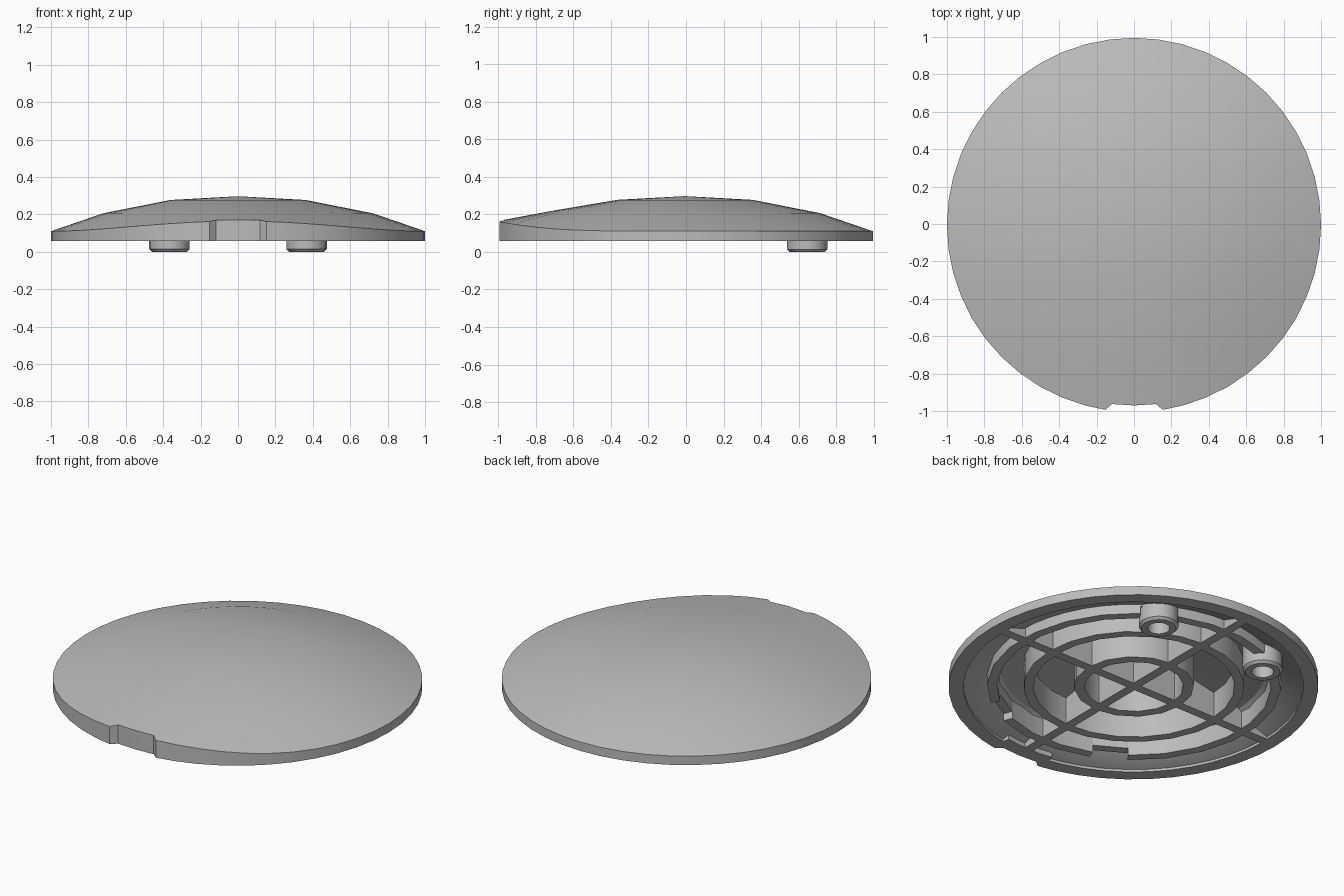
import bpy, bmesh
from math import sin, cos, radians, hypot

if "Cube" in bpy.data.objects:
    bpy.data.objects.remove(bpy.data.objects["Cube"])

gray = bpy.data.materials.new("plain_gray")
gray.use_nodes = True
gray.diffuse_color = (0.5, 0.5, 0.5, 1)
gray.node_tree.nodes["Principled BSDF"].inputs["Base Color"].default_value = (0.5, 0.5, 0.5, 1)

BASE, SKIN = 0.057, 0.032
ROWS = [0, 0.36, 0.72, 1.0]
HEIGHTS = [0.297, 0.277, 0.206, 0.11]


def dome_z(x, y):
    """Height of the outer dome, whose edge rises toward the front."""
    r = hypot(x, y)
    front = max(0, -y / r) if r > 0 else 0
    rise = 0.054 * front ** 4
    k = 0 if r <= ROWS[1] else 1 if r <= ROWS[2] else 2
    a, b = ROWS[k], ROWS[k + 1]
    t = (r - a) / (b - a)
    low, high = HEIGHTS[k] + rise * a ** 5, HEIGHTS[k + 1] + rise * b ** 5
    return low + (high - low) * t


def sweep(name, sections, closed):
    """Join matching cross-sections into one solid."""
    bm = bmesh.new()
    loops = [[bm.verts.new(p) for p in s] for s in sections]
    pairs = list(zip(loops, loops[1:]))
    if closed:
        pairs.append((loops[-1], loops[0]))
    else:
        bm.faces.new(loops[0])
        bm.faces.new(loops[-1])
    n = len(loops[0])
    for a, b in pairs:
        for i in range(n):
            j = (i + 1) % n
            bm.faces.new((a[i], a[j], b[j], b[i]))
    bmesh.ops.remove_doubles(bm, verts=bm.verts, dist=1e-5)
    bmesh.ops.recalc_face_normals(bm, faces=bm.faces)
    mesh = bpy.data.meshes.new(name)
    bm.to_mesh(mesh)
    bm.free()
    mesh.materials.append(gray)
    ob = bpy.data.objects.new(name, mesh)
    bpy.context.collection.objects.link(ob)
    bpy.ops.object.select_all(action="DESELECT")
    ob.select_set(True)
    bpy.context.view_layer.objects.active = ob
    bpy.ops.object.shade_smooth_by_angle(angle=radians(25))
    return ob


def polar(r, deg, cx=0, cy=0):
    """Point at an angle measured from the front."""
    return cx + r * sin(radians(deg)), cy - r * cos(radians(deg))


def wall(name, r_in, r_out, z, start=0, end=360, n=24, cx=0, cy=0, chamfer=0):
    """Upright curved wall that reaches up into the dome."""
    closed = end - start == 360
    sections = []
    for i in range(n if closed else n + 1):
        a = start + (end - start) * i / n
        pts = [(r_in, None), (r_in, z)]
        pts += [(r_out - chamfer, z), (r_out, z + chamfer)] if chamfer else [(r_out, z)]
        pts.append((r_out, None))
        sec = []
        for r, h in pts:
            x, y = polar(r, a, cx, cy)
            sec.append((x, y, dome_z(x, y) - SKIN / 2 if h is None else h))
        sections.append(sec)
    return sweep(name, sections, closed)


# Domed shell with a sloped inner rim and a shallow front finger notch
angles = [-8.8, -7, 0, 7, 8.8] + [7.5 * k for k in range(2, 47)]
sections = []
for a in angles:
    edge = 0.965 if abs(a) <= 7 else 1.0
    sec = []
    for r in ROWS:
        x, y = polar(min(r, edge), a)
        sec.append((x, y, dome_z(x, y)))
    sec.append((*polar(edge, a), BASE))
    sec.append((*polar(0.92, a), BASE))
    sec.append((*polar(0.92, a), 0.072))
    sec.append((*polar(0.8, a), 0.112))
    for r in ROWS[-2::-1]:
        x, y = polar(r, a)
        sec.append((x, y, dome_z(x, y) - SKIN))
    sections.append(sec)
shell = sweep("domed_shell", sections, True)
shell.location.y = -0.005

# Concentric stiffening rings
wall("inner_ring", 0.268, 0.325, BASE, n=16)
wall("middle_ring", 0.545, 0.598, BASE)
breaks = [-22.5, 22.5, 37.5, 142.5, 157.5, 202.5, 217.5, 322.5, 337.5]
for i, (a, b) in enumerate(zip(breaks, breaks[1:])):
    low = i % 2 == 1
    wall("outer_ring_recess" if low else "outer_ring", 0.742, 0.795,
         0.1 if low else BASE, a, b, n=max(1, round((b - a) / 15)))

# Crossed straight ribs
for name, across in (("cross_rib", True), ("length_rib", False)):
    sections = []
    for s in (-0.93, -0.72, -0.36, 0, 0.36, 0.72, 0.93):
        sec = []
        for w, top in ((-0.027, True), (-0.027, False), (0.027, False), (0.027, True)):
            x, y = (s, w) if across else (w, s)
            sec.append((x, y, dome_z(x, y) - SKIN / 2 if top else BASE))
        sections.append(sec)
    sweep(name, sections, False)

# Thickened wall behind the notch
wall("notch_backing", 0.885, 0.94, BASE, -10, 10, n=4)

# Round screw posts under the back
for side, x in (("left", 0.367), ("right", -0.367)):
    wall(side + "_screw_post", 0.06, 0.108, 0.0, n=20, cx=x, cy=0.645, chamfer=0.014)
